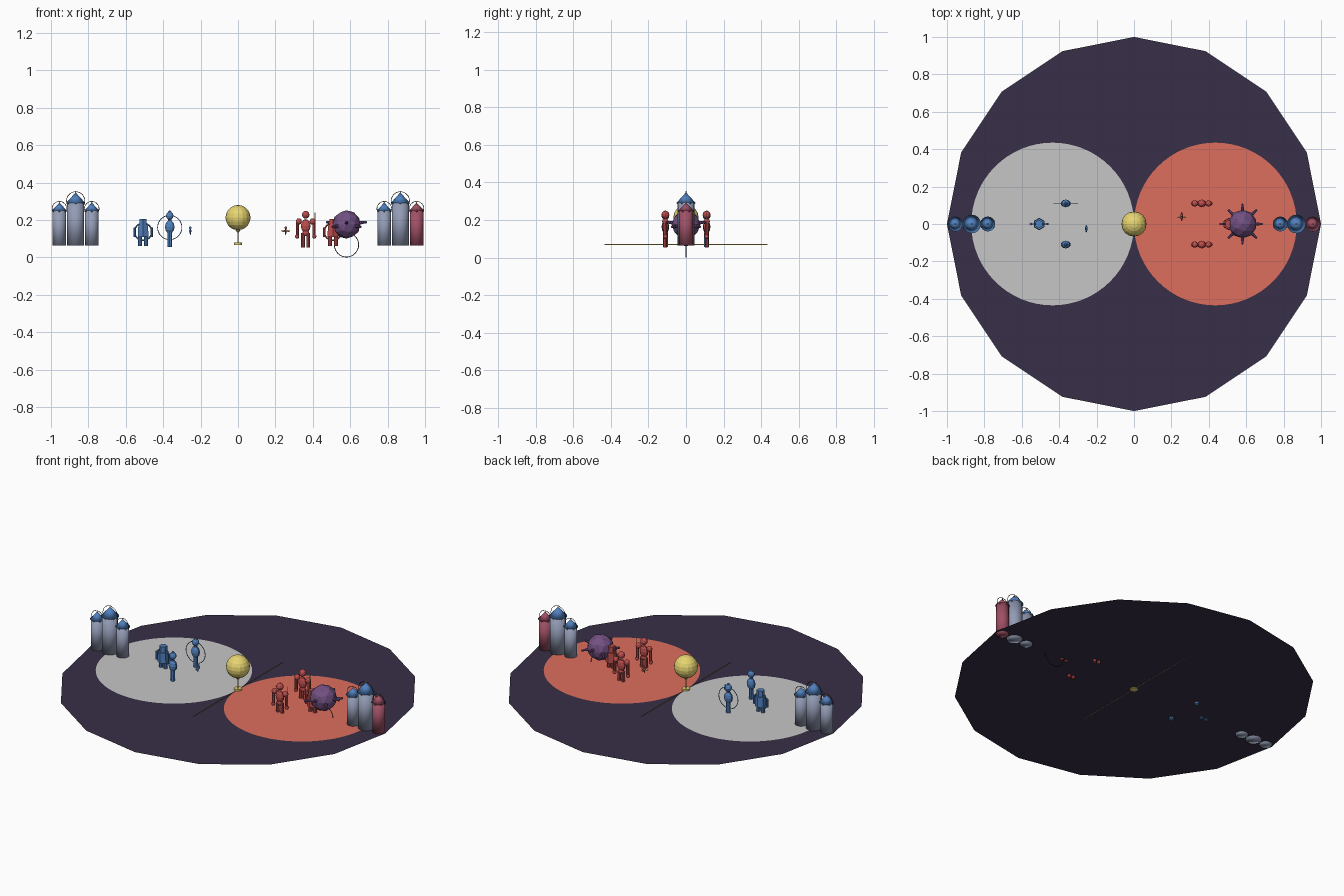
import bpy, math
from mathutils import Vector

if "Cube" in bpy.data.objects:
    bpy.data.objects.remove(bpy.data.objects["Cube"])

GROUND = 0.07


def material(name, rgb):
    m = bpy.data.materials.new(name)
    lin = [(min(1, c * 1.1 / 255)) ** 2.2 for c in rgb]
    m.diffuse_color = (*lin, 1)
    m.use_nodes = True
    m.node_tree.nodes["Principled BSDF"].inputs["Base Color"].default_value = m.diffuse_color
    return m


FLOOR = material("dark plum", (54, 46, 66))
GREY = material("light grey", (179, 179, 179))
CORAL = material("coral", (201, 100, 86))
BLUE = material("blue", (74, 116, 172))
STONE = material("blue grey stone", (132, 140, 163))
ROSE = material("rose stone", (144, 74, 92))
GOLD = material("pale gold", (215, 198, 105))
RED = material("red", (172, 72, 72))
PURPLE = material("purple", (104, 74, 118))
BLACK = material("charcoal", (38, 38, 46))


def finish(name, mat, smooth=False):
    o = bpy.context.object
    o.name = name
    o.data.materials.append(mat)
    if smooth:
        bpy.ops.object.shade_smooth()
    return o


def ball(name, mat, loc, r, scale=(1, 1, 1), seg=10, rings=6, smooth=False):
    bpy.ops.mesh.primitive_uv_sphere_add(segments=seg, ring_count=rings, radius=r, location=loc)
    o = finish(name, mat, smooth)
    o.scale = scale
    return o


def rod(name, mat, a, b, r1, r2=None, sides=8, smooth=False):
    a, b = Vector(a), Vector(b)
    d = b - a
    bpy.ops.mesh.primitive_cone_add(vertices=sides, radius1=r1, radius2=r1 if r2 is None else r2,
                                    depth=d.length, location=(a + b) / 2)
    o = finish(name, mat, smooth)
    o.rotation_mode = 'QUATERNION'
    o.rotation_quaternion = d.to_track_quat('Z', 'Y')
    return o


def hoop(name, mat, loc, r, thick):
    # upright ring facing the front
    bpy.ops.mesh.primitive_torus_add(major_radius=r, minor_radius=thick, major_segments=32,
                                     minor_segments=6, location=loc, rotation=(math.pi / 2, 0, 0))
    return finish(name, mat)


def disc(name, mat, x, z, r, sides):
    bpy.ops.mesh.primitive_circle_add(vertices=sides, radius=r, fill_type='NGON', location=(x, 0, z))
    return finish(name, mat)


# Ground and the two arenas
disc("ground", FLOOR, 0, GROUND - 0.001, 1.0, 16)
disc("grey_arena", GREY, -0.435, GROUND + 0.001, 0.435, 64)
disc("coral_arena", CORAL, 0.435, GROUND + 0.001, 0.435, 64)

# Upright dividing strip
bpy.ops.mesh.primitive_plane_add(size=1, location=(0, 0, GROUND), rotation=(0, math.pi / 2, 0))
strip = finish("dividing_strip", GOLD)
strip.scale = (0.005, 0.87, 1)


# Castles
def tower(x, r, top, peak, wall, roof):
    rod("tower_wall", wall, (x, 0, 0.064), (x, 0, top), r * 0.9, sides=16, smooth=True)
    rod("tower_roof", roof, (x, 0, top), (x, 0, peak), r, 0, sides=16, smooth=True)
    hoop("tower_hoop", BLACK, (x, 0, top + 0.01), r * 0.98, 0.0015)
    ball("tower_finial", GOLD, (x, 0, peak + 0.004), 0.004)
    for i in range(6):
        a = i * math.pi / 3 + math.pi / 6
        ball("tower_stud", roof, (x + r * 0.88 * math.cos(a), r * 0.88 * math.sin(a), top - 0.002),
             0.006, seg=6, rings=4)


for side in (-1, 1):
    tower(side * 0.868, 0.050, 0.292, 0.347, STONE, BLUE)
    tower(side * 0.782, 0.040, 0.250, 0.293, STONE, BLUE)
    last = side == 1
    tower(side * 0.955, 0.040, 0.250, 0.293, ROSE if last else STONE, ROSE if last else BLUE)

# Golden globe on a stand
ball("globe", GOLD, (0, 0, 0.213), 0.067, seg=16, rings=10)
rod("globe_stem", GOLD, (0, 0, 0.075), (0, 0, 0.15), 0.004)
rod("globe_foot", GOLD, (0, 0, 0.066), (0, 0, 0.08), 0.022, sides=12)
rod("globe_collar", GOLD, (0, 0, 0.133), (0, 0, 0.147), 0.005, 0.014)


# Stocky guards with a hoop at the waist
def guard(x, mat):
    for s in (-1, 1):
        rod("guard_leg", mat, (x + s * 0.016, 0, 0.062), (x + s * 0.016, 0, 0.115), 0.011)
        rod("guard_arm", mat, (x + s * 0.045, 0, 0.11), (x + s * 0.045, 0, 0.16), 0.007)
    rod("guard_body", mat, (x, 0, 0.108), (x, 0, 0.17), 0.033, 0.03, sides=6)
    rod("guard_head", mat, (x, 0, 0.168), (x, 0, 0.205), 0.022, sides=6)
    hoop("guard_hoop", mat, (x, 0, 0.137), 0.046, 0.004)


guard(-0.507, BLUE)
guard(0.507, RED)

# Slim blue figures, the rear one inside a hoop
for y in (-0.11, 0.11):
    x = -0.365
    rod("slim_leg", BLUE, (x, y, 0.056), (x, y, 0.14), 0.013)
    ball("slim_body", BLUE, (x, y, 0.163), 0.027, (1, 0.75, 1.3))
    rod("slim_neck", BLUE, (x, y, 0.185), (x, y, 0.21), 0.01)
    ball("slim_head", BLUE, (x, y, 0.222), 0.021)
    rod("slim_hat", BLUE, (x, y, 0.236), (x, y, 0.25), 0.014, 0.004)
hoop("slim_hoop", BLUE, (-0.365, 0.11, 0.16), 0.065, 0.002)

# Broad red figures
for y in (-0.11, 0.11):
    x = 0.362
    ball("broad_body", RED, (x, y, 0.168), 0.027, (1, 0.65, 1.35))
    ball("broad_hips", RED, (x, y, 0.13), 0.02, (1, 0.7, 0.8))
    ball("broad_head", RED, (x, y, 0.228), 0.021)
    for s in (-1, 1):
        rod("broad_leg", RED, (x + s * 0.014, y, 0.054), (x + s * 0.014, y, 0.13), 0.010)
        ball("broad_shoulder", RED, (x + s * 0.037, y, 0.192), 0.017)
        rod("broad_arm", RED, (x + s * 0.044, y, 0.11), (x + s * 0.044, y, 0.19), 0.009)
        ball("broad_hand", RED, (x + s * 0.046, y, 0.112), 0.012)
    rod("broad_staff", GOLD, (x + 0.05, y, 0.12), (x + 0.05, y, 0.24), 0.002)


# Tiny flyers
def flyer(x, y, mat, span):
    ball("flyer_body", mat, (x, y, 0.142), 0.008, (0.8, span, 1.3))
    ball("flyer_head", mat, (x, y + 0.006, 0.158), 0.007)
    rod("flyer_tail", mat, (x, y, 0.12), (x, y, 0.142), 0.002, 0.005)


flyer(-0.255, -0.025, BLUE, 2.6)
flyer(0.255, 0.04, RED, 3.2)
for s in (-1, 1):
    ball("flyer_wing", GOLD, (0.255 + s * 0.014, 0.035, 0.142), 0.007, (1.4, 0.6, 0.8))

# Spiked purple beast with a hoop below
c = Vector((0.58, 0, 0.176))
bpy.ops.mesh.primitive_ico_sphere_add(subdivisions=2, radius=0.076, location=c)
finish("beast_body", PURPLE)
for i in range(8):
    a = i * math.pi / 4
    d = Vector((math.cos(a), math.sin(a), 0.12 * (-1) ** i)).normalized()
    rod("beast_spike", PURPLE, c + d * 0.068, c + d * 0.104, 0.010, 0.005)
    ball("beast_knob", PURPLE, c + d * 0.104, 0.007, seg=8, rings=5)
hoop("beast_hoop", BLACK, (0.58, 0, 0.067), 0.065, 0.002)
